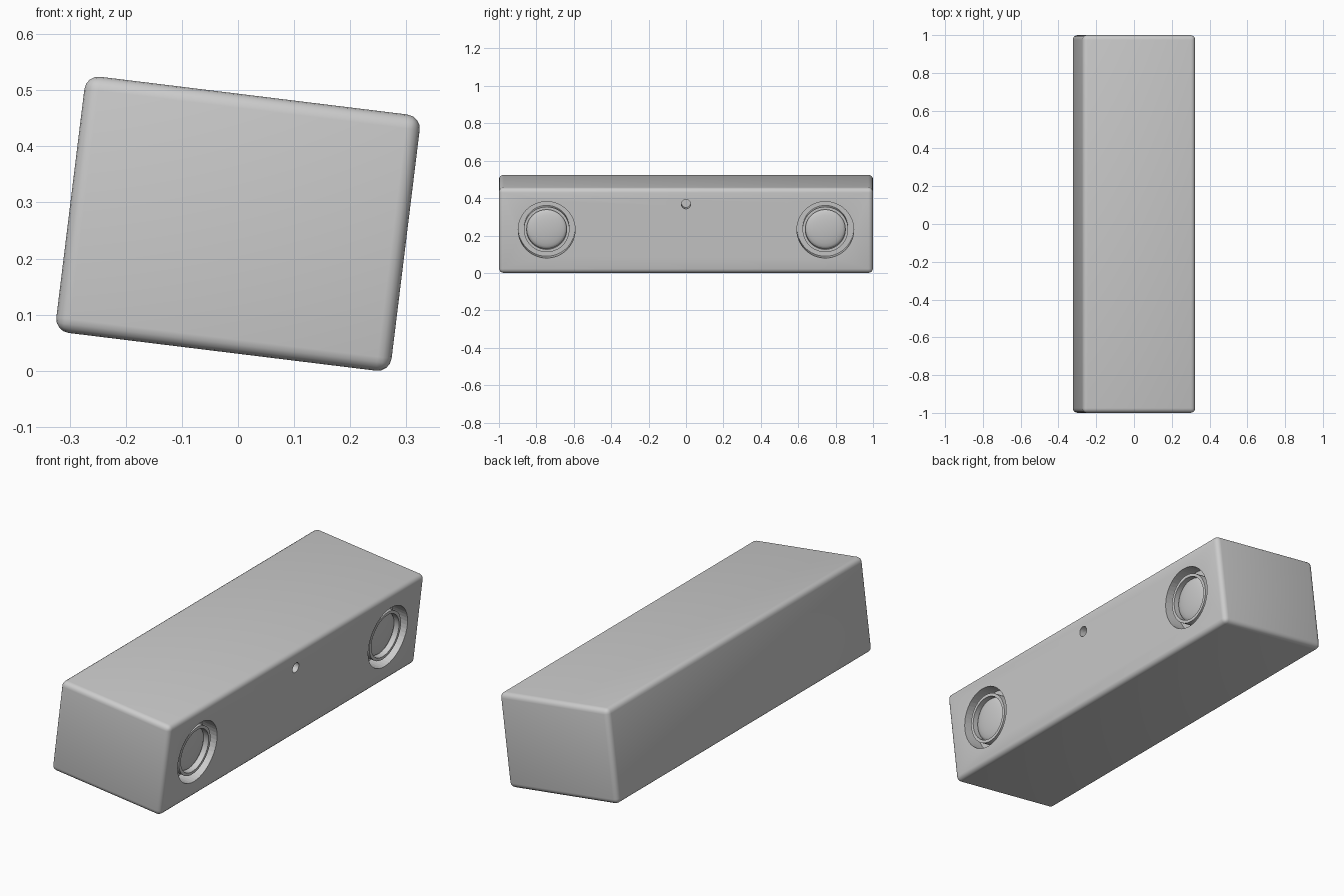
import bpy, bmesh, math
from mathutils import Matrix, Vector

cube = bpy.data.objects.get("Cube")
if cube:
    bpy.data.objects.remove(cube, do_unlink=True)

grey = bpy.data.materials.new("plain grey")
grey.use_nodes = True
colour = (0.6, 0.6, 0.6, 1)
grey.diffuse_color = colour
grey.node_tree.nodes["Principled BSDF"].inputs["Base Color"].default_value = colour

HALF = Vector((0.301, 1.0, 0.23))
TILT = Matrix.Translation((0, 0, 0.262)) @ Matrix.Rotation(math.radians(7), 4, 'Y')
FACE = HALF.x


def make(name, bm, smooth=True):
    bmesh.ops.recalc_face_normals(bm, faces=bm.faces)
    mesh = bpy.data.meshes.new(name)
    bm.to_mesh(mesh)
    bm.free()
    mesh.materials.append(grey)
    ob = bpy.data.objects.new(name, mesh)
    bpy.context.collection.objects.link(ob)
    ob.matrix_world = TILT
    return ob


def shade(ob):
    bpy.ops.object.select_all(action='DESELECT')
    ob.select_set(True)
    bpy.context.view_layer.objects.active = ob
    bpy.ops.object.shade_smooth_by_angle(angle=math.radians(35))


def turned(name, profile, y, z, segments=48):
    """Revolve (radius, depth) points about an axis running into the sensor face."""
    bm = bmesh.new()
    verts = [bm.verts.new((FACE - d, y + r, z)) for r, d in profile]
    edges = [bm.edges.new(pair) for pair in zip(verts, verts[1:])]
    bmesh.ops.spin(bm, geom=verts + edges, cent=(0, y, z), axis=(1, 0, 0),
                   angle=math.tau, steps=segments)
    bmesh.ops.remove_doubles(bm, verts=bm.verts, dist=1e-5)
    return make(name, bm)


def cut(body, cutter):
    mod = body.modifiers.new("cut", 'BOOLEAN')
    mod.operation = 'DIFFERENCE'
    mod.solver = 'EXACT'
    mod.object = cutter
    cutter.hide_render = True
    cutter.hide_viewport = True
    cutter.display_type = 'WIRE'


# Rounded housing
bm = bmesh.new()
bmesh.ops.create_cube(bm, size=2, matrix=Matrix.Diagonal((*HALF, 1)))
bmesh.ops.bevel(bm, geom=bm.edges[:], offset=0.025, segments=4, profile=0.5,
                affect='EDGES')
housing = make("housing", bm)
shade(housing)

# Round recesses, each holding a raised barrel with a shallow domed lens
recess = [(0, -0.05), (0.152, -0.05), (0.152, 0.08), (0, 0.08)]
barrel = [(0.122, 0.085), (0.122, 0.015), (0.107, 0.015), (0.107, 0.05)]
lens = [(0.107 * math.sin(a * math.pi / 12), 0.045 - 0.02 * math.cos(a * math.pi / 12))
        for a in range(7)]
for side, y in (("right", -0.745), ("left", 0.745)):
    cut(housing, turned(side + "_recess_cutter", recess, y, 0.005))
    shade(turned(side + "_barrel", barrel, y, 0.005))
    shade(turned(side + "_lens", lens, y, 0.005))

# Small pin hole between the lenses
pin = [(0, -0.05), (0.025, -0.05), (0.025, 0.06), (0, 0.06)]
cut(housing, turned("pin_hole_cutter", pin, 0, 0.143, 24))
